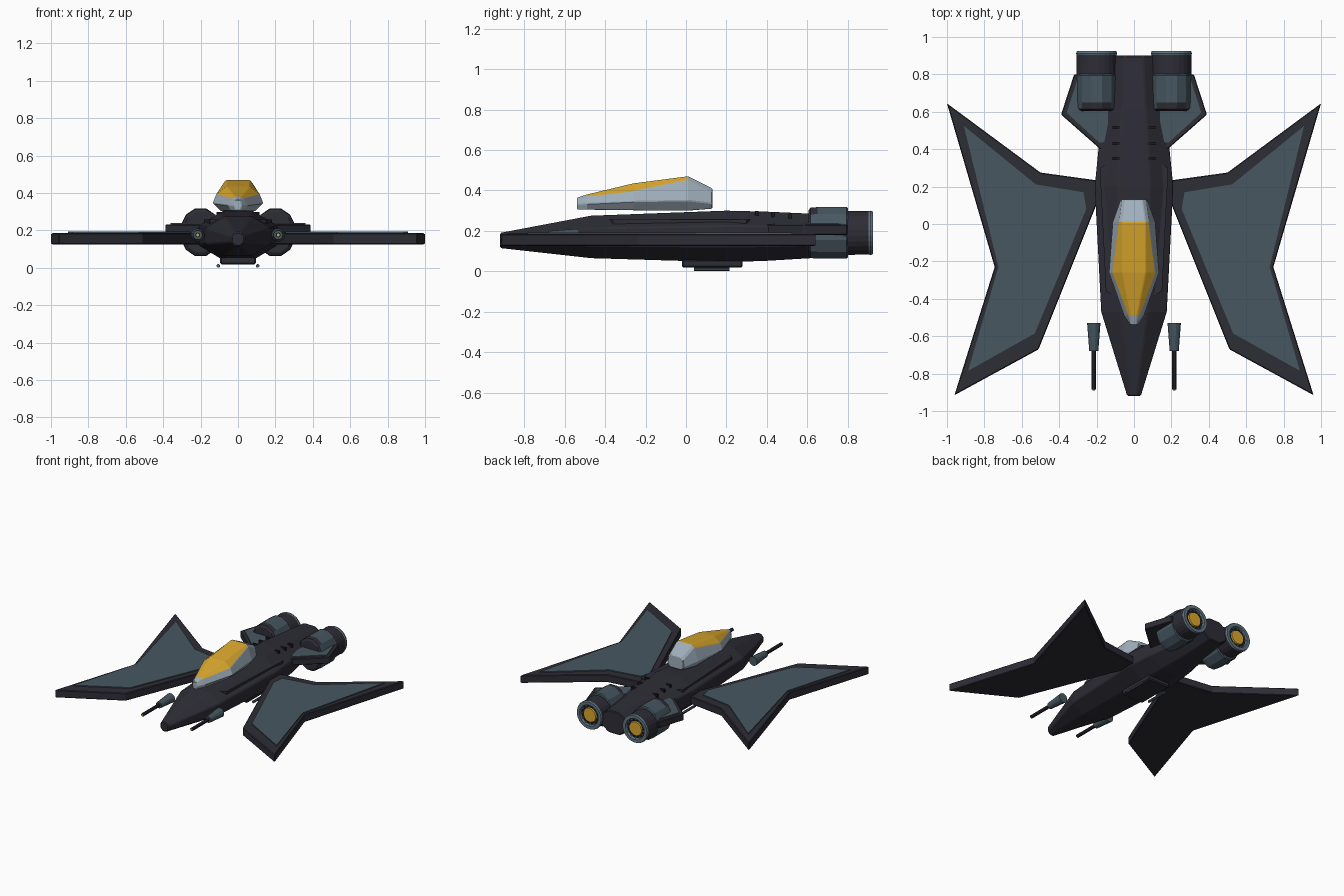
import bpy, bmesh, math

if "Cube" in bpy.data.objects:
    bpy.data.objects.remove(bpy.data.objects["Cube"])

def material(name, rgb):
    m = bpy.data.materials.new(name)
    m.diffuse_color = (*rgb, 1)
    m.use_nodes = True
    m.node_tree.nodes["Principled BSDF"].inputs["Base Color"].default_value = m.diffuse_color
    return m

DARK = material("dark_hull", (0.027, 0.026, 0.037))
BLACK = material("black_recess", (0.010, 0.010, 0.014))
SLATE = material("slate_panel", (0.063, 0.095, 0.120))
STEEL = material("steel_rim", (0.120, 0.175, 0.220))
PALE = material("pale_frame", (0.350, 0.430, 0.500))
GOLD = material("gold", (0.700, 0.390, 0.026))

def loft(name, rings, mats, rule=None, bevel=0.0):
    """Skin a list of equal-length point rings and cap both ends."""
    bm = bmesh.new()
    rows = [[bm.verts.new(p) for p in ring] for ring in rings]
    n = len(rows[0])
    for a, b in zip(rows, rows[1:]):
        for i in range(n):
            j = (i + 1) % n
            bm.faces.new((a[i], a[j], b[j], b[i]))
    bm.faces.new(rows[0])
    bm.faces.new(rows[-1])
    bmesh.ops.recalc_face_normals(bm, faces=bm.faces)
    if rule:
        for f in bm.faces:
            f.material_index = rule(f.calc_center_median(), f.normal)
    me = bpy.data.meshes.new(name)
    bm.to_mesh(me)
    bm.free()
    for m in mats:
        me.materials.append(m)
    ob = bpy.data.objects.new(name, me)
    bpy.context.collection.objects.link(ob)
    if bevel:
        mod = ob.modifiers.new("soft_edges", "BEVEL")
        mod.width, mod.segments, mod.limit_method = bevel, 1, "ANGLE"
    return ob

def prism(name, outline, z0, z1, mat, side=1, bevel=0.0):
    return loft(name, [[(x * side, y, z) for x, y in outline] for z in (z0, z1)],
                [mat], bevel=bevel)

def ring(cx, y, cz, rx, rz, n, turn=0.5):
    angles = [2 * math.pi * (i + turn) / n for i in range(n)]
    return [(cx + rx * math.cos(a), y, cz + rz * math.sin(a)) for a in angles]

def tube(name, cx, cz, stations, n, mats, rule=None, stretch=1.0):
    """Solid turned along y from (y, radius) stations."""
    return loft(name, [ring(cx, y, cz, r, r * stretch, n) for y, r in stations],
                mats, rule)

# Fuselage: eight-sided hull, stations of y, half width, bottom, top
K = 1 / math.cos(math.pi / 8)
hull = [(-0.92, 0.036, 0.115, 0.19), (-0.47, 0.175, 0.065, 0.275),
        (0.2, 0.21, 0.045, 0.30), (0.4, 0.19, 0.052, 0.295),
        (0.62, 0.15, 0.065, 0.285), (0.90, 0.12, 0.09, 0.265)]
loft("fuselage", [ring(0, y, (b + t) / 2, w * K, (t - b) / 2 * K, 8)
                  for y, w, b, t in hull], [DARK], bevel=0.006)

# Canopy: pale frame with gold glass on the upper facets
canopy = [(-0.54, (.012, .305), (.020, .33), (.016, .358), (.010, .364)),
          (-0.49, (.040, .305), (.055, .335), (.030, .37), (.016, .38)),
          (-0.26, (.090, .302), (.135, .345), (.115, .395), (.062, .435)),
          (0.01, (.080, .300), (.115, .35), (.080, .45), (.062, .47)),
          (0.13, (.050, .310), (.072, .335), (.065, .39), (.045, .41))]
loft("canopy", [[(x, y, z) for x, z in half] + [(-x, y, z) for x, z in half[::-1]]
                for y, *half in canopy], [PALE, GOLD],
     lambda c, n: int(c.z > 0.39 and n.z > 0.5 and -0.5 < c.y < 0), bevel=0.004)

wing = [(0.15, 0.22), (0.21, 0.235), (0.50, 0.275), (1.0, 0.645), (0.745, -0.23),
        (0.96, -0.915), (0.51, -0.67), (0.17, 0.18)]
wing_panel = [(0.27, 0.17), (0.525, 0.212), (0.91, 0.525), (0.725, -0.23),
              (0.887, -0.785), (0.53, -0.585), (0.255, 0.08)]
winglet = [(0.12, 0.40), (0.18, 0.40), (0.39, 0.585), (0.32, 0.80), (0.12, 0.80)]
winglet_panel = [(0.14, 0.44), (0.185, 0.435), (0.36, 0.595), (0.30, 0.78), (0.14, 0.78)]
strake = [(0.11, -0.38), (0.15, -0.36), (0.183, 0.30), (0.11, 0.34)]

def cowl_rule(c, n):
    if n.y < -0.7:
        return 1
    return int(c.y < 0.65 and n.z > 0.5)

def nozzle_rule(c, n):
    if c.y > 0.907:
        return 1
    return 0

for s, tag in ((1, "right"), (-1, "left")):
    # Swept forked wing with raised panel
    prism(f"wing_{tag}", wing, 0.125, 0.185, DARK, s, 0.005)
    prism(f"wing_panel_{tag}", wing_panel, 0.184, 0.193, SLATE, s)
    # Rear winglet with raised panel, and shoulder strake
    prism(f"winglet_{tag}", winglet, 0.18, 0.232, DARK, s, 0.005)
    prism(f"winglet_panel_{tag}", winglet_panel, 0.231, 0.239, SLATE, s)
    prism(f"strake_{tag}", strake, 0.225, 0.257, DARK, s)

    # Engine: cowl, nozzle with hollow rim, glowing core
    ex, ez = 0.2 * s, 0.19
    tube(f"engine_cowl_{tag}", ex, ez,
         [(0.605, 0.095), (0.615, 0.109), (0.65, 0.112), (0.795, 0.112), (0.802, 0.106)],
         12, [SLATE, DARK], cowl_rule, 1.18)
    tube(f"engine_nozzle_{tag}", ex, ez,
         [(0.78, 0.110), (0.905, 0.108)], 24, [DARK])
    tube(f"engine_rim_{tag}", ex, ez,
         [(0.904, 0.108), (0.912, 0.111), (0.925, 0.106), (0.925, 0.082), (0.908, 0.076)],
         24, [STEEL, BLACK], lambda c, n: int(n.y > 0.9 and c.y < 0.91))
    tube(f"engine_core_{tag}", ex, ez, [(0.907, 0.058), (0.918, 0.054)], 16, [GOLD])
    for i in range(12):
        a = 2 * math.pi * i / 12
        tube(f"engine_stud_{tag}_{i}", ex + 0.07 * math.cos(a), ez + 0.07 * math.sin(a),
             [(0.906, 0.007), (0.917, 0.007)], 6, [STEEL])

    # Gun: tapered body, barrel and bright muzzle
    gx, gz = 0.215 * s, 0.175
    tube(f"gun_body_{tag}", gx, gz, [(-0.68, 0.025), (-0.53, 0.037)], 12, [SLATE])
    tube(f"gun_barrel_{tag}", gx, gz, [(-0.885, 0.013), (-0.67, 0.013)], 10, [DARK])
    tube(f"gun_muzzle_{tag}", gx, gz, [(-0.889, 0.008), (-0.88, 0.008)], 10, [GOLD])

    # Back vents
    for i, y in enumerate((0.35, 0.43, 0.515)):
        x0, x1 = 0.075, 0.115
        prism(f"vent_{tag}_{i}", [(x0, y - .008), (x1, y - .008), (x1, y + .008), (x0, y + .008)],
              0.26, 0.299 - 0.006 * i, BLACK, s)

    # Belly rail
    tube(f"belly_rail_{tag}", 0.105 * s, 0.010, [(0.04, 0.010), (0.215, 0.010)], 8, [SLATE])

# Belly plate
prism("belly_plate", [(-0.095, -0.02), (0.095, -0.02), (0.095, 0.28), (-0.095, 0.28)],
      0.018, 0.06, DARK, bevel=0.008)
